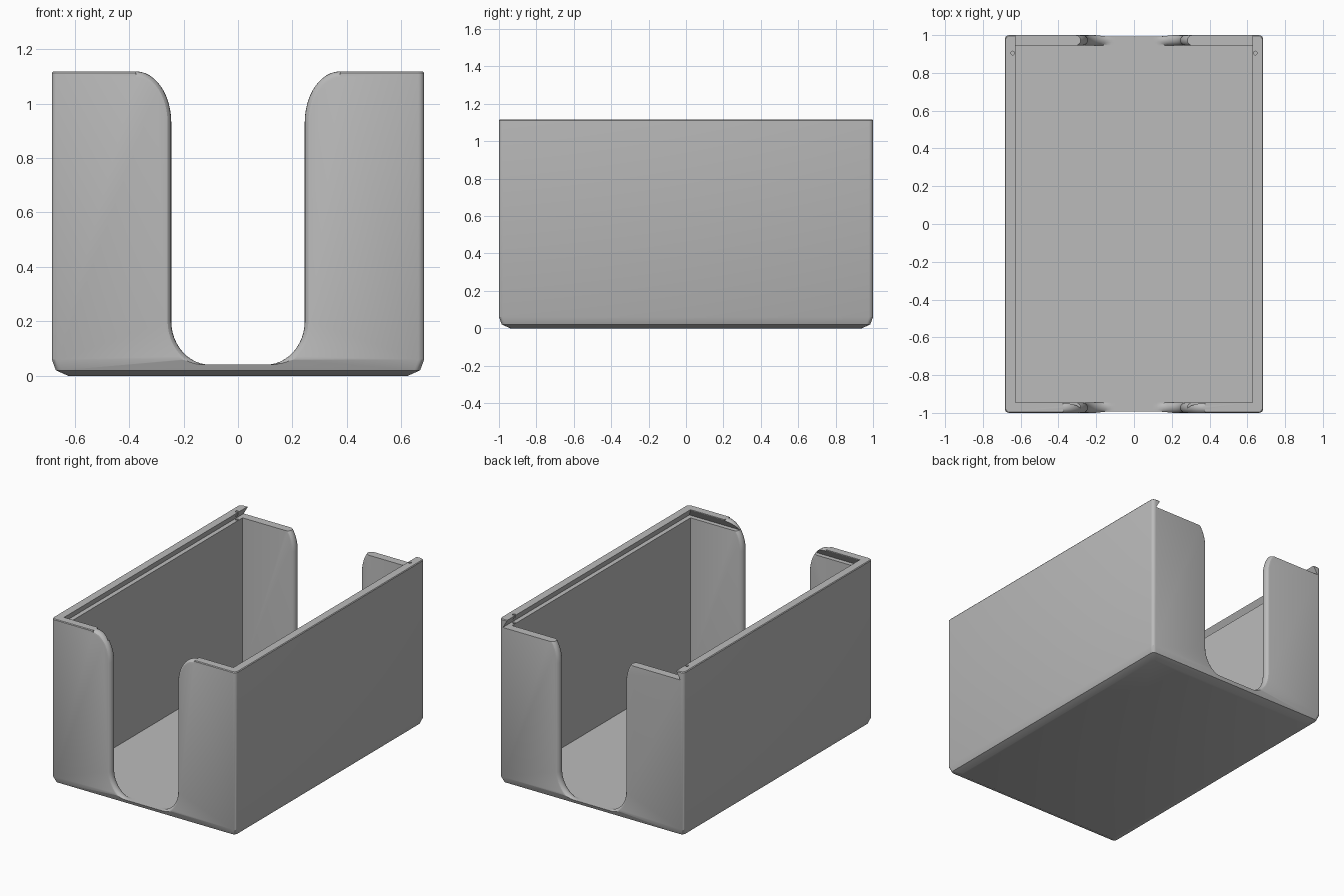
import bpy, bmesh, math

if "Cube" in bpy.data.objects:
    bpy.data.objects.remove(bpy.data.objects["Cube"])

HX, HY, H = 0.684, 1.0, 1.117      # half width, half length, height
IX, IY, FLOOR = 0.628, 0.945, 0.04  # cavity half sizes and floor level
LEDGE = 1.062                       # level of the sliding lid channel


def loft(name, rings):
    """Closed solid through rings of equal point count."""
    bm = bmesh.new()
    loops = [[bm.verts.new(p) for p in ring] for ring in rings]
    n = len(loops[0])
    for a, b in zip(loops, loops[1:]):
        for i in range(n):
            j = (i + 1) % n
            bm.faces.new((a[i], a[j], b[j], b[i]))
    bm.faces.new(loops[0][::-1])
    bm.faces.new(loops[-1])
    bmesh.ops.recalc_face_normals(bm, faces=bm.faces[:])
    mesh = bpy.data.meshes.new(name)
    bm.to_mesh(mesh)
    bm.free()
    obj = bpy.data.objects.new(name, mesh)
    bpy.context.collection.objects.link(obj)
    return obj


def rounded_rect(inset, z, r=0.022, seg=4):
    pts = []
    for k, (sx, sy) in enumerate(((1, 1), (-1, 1), (-1, -1), (1, -1))):
        for s in range(seg + 1):
            a = math.radians(90 * (k + s / seg))
            pts.append((sx * (HX - inset - r) + r * math.cos(a),
                        sy * (HY - inset - r) + r * math.sin(a), z))
    return pts


def rect(x, y0, y1, z):
    return [(-x, y0, z), (x, y0, z), (x, y1, z), (-x, y1, z)]


def slot_profile(off):
    """U-shaped opening, flared at the top, grown outward by off."""
    half = []
    n = 12
    for s in range(n + 1):          # rounded lower corner
        a = math.radians(90 * s / n)
        half.append((0.10 + (0.145 + off) * math.sin(a),
                     0.20 - (0.16 + off) * math.cos(a)))
    for s in range(n + 1):          # flared shoulder
        a = math.radians(90 * s / n)
        half.append((0.375 - (0.13 - off) * math.cos(a),
                     0.93 + (H + 0.001 - 0.93 - off) * math.sin(a)))
    half.append((0.375, H + 0.1))
    half = [(x, max(z, FLOOR + 0.002)) for x, z in half]
    return half + [(-x, z) for x, z in reversed(half)]


def slot_cutter(name, side):
    """Opening through an end wall with a rounded inner and outer edge."""
    mid, r = (HY + IY) / 2, (HY - IY) / 2
    steps = [(mid + r + 0.05, 0.022)]
    for s in range(9):
        a = math.pi * s / 8
        steps.append((mid + r * math.cos(a), 0.022 * (1 - math.sin(a))))
    steps.append((IY - 0.03, 0.022))
    return loft(name, [[(x, side * y, z) for x, z in slot_profile(o)]
                       for y, o in steps])


# Outer shell with softened base and rim
box = loft("open_box", [rounded_rect(i, z) for i, z in (
    (0.06, 0), (0.015, 0.02), (0, 0.06), (0, H - 0.005), (0.004, H))])

# Cavity, dovetail lid channel open at the back, and end openings
cutters = [
    loft("cavity_cutter", [rect(IX, -IY, IY, FLOOR), rect(IX, -IY, IY, H + 0.1)]),
    loft("lid_channel_cutter", [
        rect(IX + 0.03, -IY - 0.03, HY + 0.1, LEDGE),
        rect(IX, -IY, HY + 0.1, H - 0.004),
        rect(IX, -IY, HY + 0.1, H + 0.1)]),
    slot_cutter("front_slot_cutter", -1),
    slot_cutter("back_slot_cutter", 1),
]
# Small lid catch holes near the back
for sx in (-1, 1):
    cutters.append(loft("catch_hole_cutter", [
        [(sx * 0.642 + 0.01 * math.cos(t * math.pi / 6),
          0.905 + 0.01 * math.sin(t * math.pi / 6), z) for t in range(12)]
        for z in (LEDGE - 0.01, H + 0.1)]))

bpy.context.view_layer.objects.active = box
box.select_set(True)
for c in cutters:
    mod = box.modifiers.new("cut", 'BOOLEAN')
    mod.operation = 'DIFFERENCE'
    mod.solver = 'EXACT'
    mod.object = c
    bpy.ops.object.modifier_apply(modifier=mod.name)
for c in cutters:
    bpy.data.objects.remove(c)

# Plain grey finish
grey = bpy.data.materials.new("plain_grey")
grey.diffuse_color = (0.5, 0.5, 0.5, 1)
grey.use_nodes = True
grey.node_tree.nodes["Principled BSDF"].inputs["Base Color"].default_value = grey.diffuse_color
box.data.materials.clear()
box.data.materials.append(grey)
for p in box.data.polygons:
    p.material_index = 0
bpy.ops.object.shade_smooth_by_angle(angle=math.radians(25))
